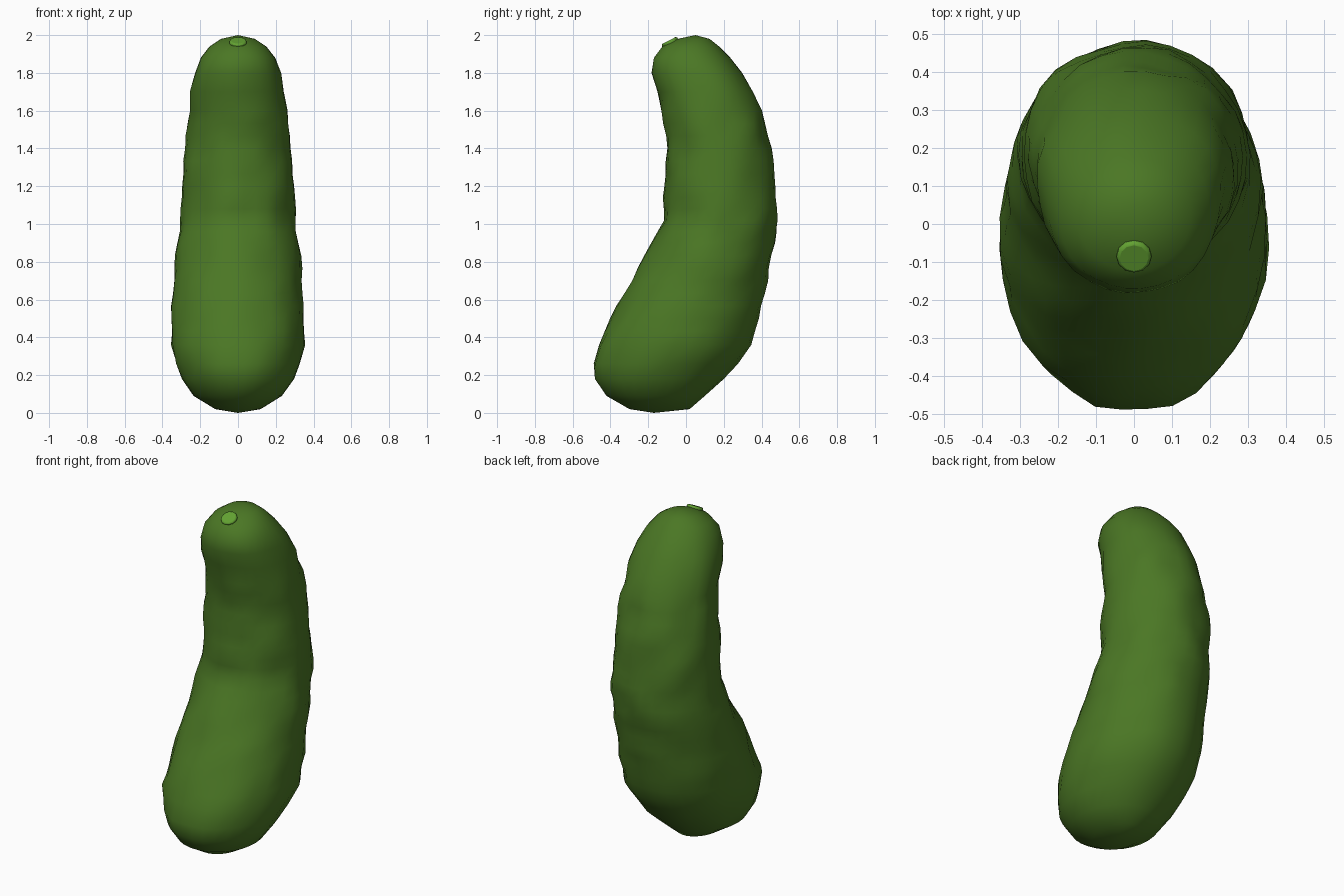
import bpy, bmesh, math
from mathutils import Vector, noise

if "Cube" in bpy.data.objects:
    bpy.data.objects.remove(bpy.data.objects["Cube"])


def material(name, rgb):
    m = bpy.data.materials.new(name)
    m.diffuse_color = (*rgb, 1)
    m.use_nodes = True
    m.node_tree.nodes["Principled BSDF"].inputs["Base Color"].default_value = m.diffuse_color
    return m


skin = material("dark green skin", (0.070, 0.185, 0.018))
stalk = material("light green stalk", (0.125, 0.365, 0.032))

# Body outline: height, front y, back y, half width
PROFILE = [
    (0.02, -0.30, 0.02, 0.12), (0.09, -0.42, 0.10, 0.235), (0.18, -0.485, 0.205, 0.295),
    (0.26, -0.495, 0.275, 0.325), (0.36, -0.47, 0.345, 0.352), (0.50, -0.40, 0.385, 0.355),
    (0.70, -0.29, 0.432, 0.335), (0.90, -0.175, 0.468, 0.318), (1.02, -0.122, 0.485, 0.303),
    (1.20, -0.107, 0.472, 0.297), (1.40, -0.102, 0.452, 0.28), (1.60, -0.128, 0.398, 0.262),
    (1.70, -0.155, 0.360, 0.25), (1.80, -0.182, 0.295, 0.232), (1.88, -0.172, 0.235, 0.20),
    (1.94, -0.125, 0.175, 0.15), (1.98, -0.045, 0.125, 0.09),
]
SIDES = 30


def subdivided(rows, step=0.07):
    out = []
    for a, b in zip(rows, rows[1:]):
        n = max(1, round((b[0] - a[0]) / step))
        for i in range(n):
            out.append([p + (q - p) * i / n for p, q in zip(a, b)])
    return out + [list(rows[-1])]


# Curved lumpy body lofted from oval slices
bm = bmesh.new()
rings = []
for z, front, back, half in subdivided(PROFILE):
    cy, ry = (front + back) / 2, (back - front) / 2
    ring = []
    for i in range(SIDES):
        a = math.tau * i / SIDES
        out = Vector((math.cos(a), math.sin(a), 0))
        p = Vector((half * out.x, cy + ry * out.y, z))
        fade = min(1, z / 0.3, (2 - z) / 0.3)
        ring.append(bm.verts.new(p + out * 0.018 * fade * noise.noise(p * 7.3)))
    rings.append(ring)
for lo, hi in zip(rings, rings[1:]):
    for i in range(SIDES):
        j = (i + 1) % SIDES
        bm.faces.new((lo[i], lo[j], hi[j], hi[i]))
bottom = bm.verts.new((0, -0.17, 0))
top = bm.verts.new((0, 0.05, 2))
for i in range(SIDES):
    j = (i + 1) % SIDES
    bm.faces.new((bottom, rings[0][j], rings[0][i]))
    bm.faces.new((top, rings[-1][i], rings[-1][j]))
bmesh.ops.recalc_face_normals(bm, faces=bm.faces)
for f in bm.faces:
    f.smooth = True
mesh = bpy.data.meshes.new("pickle_body")
bm.to_mesh(mesh)
bm.free()
mesh.materials.append(skin)
bpy.context.collection.objects.link(bpy.data.objects.new("pickle_body", mesh))

# Short stalk stub leaning towards the front
axis = Vector((0, -0.45, 0.89)).normalized()
tip = Vector((0, -0.09, 1.972))
bpy.ops.mesh.primitive_cylinder_add(
    vertices=12, radius=0.046, depth=0.1, location=tip - axis * 0.05,
    rotation=axis.to_track_quat('Z', 'Y').to_euler())
stub = bpy.context.object
stub.name = "stalk_stub"
stub.data.materials.append(stalk)
bevel = stub.modifiers.new("rounded rim", 'BEVEL')
bevel.width = 0.008
bevel.segments = 2
bpy.ops.object.shade_smooth_by_angle()
